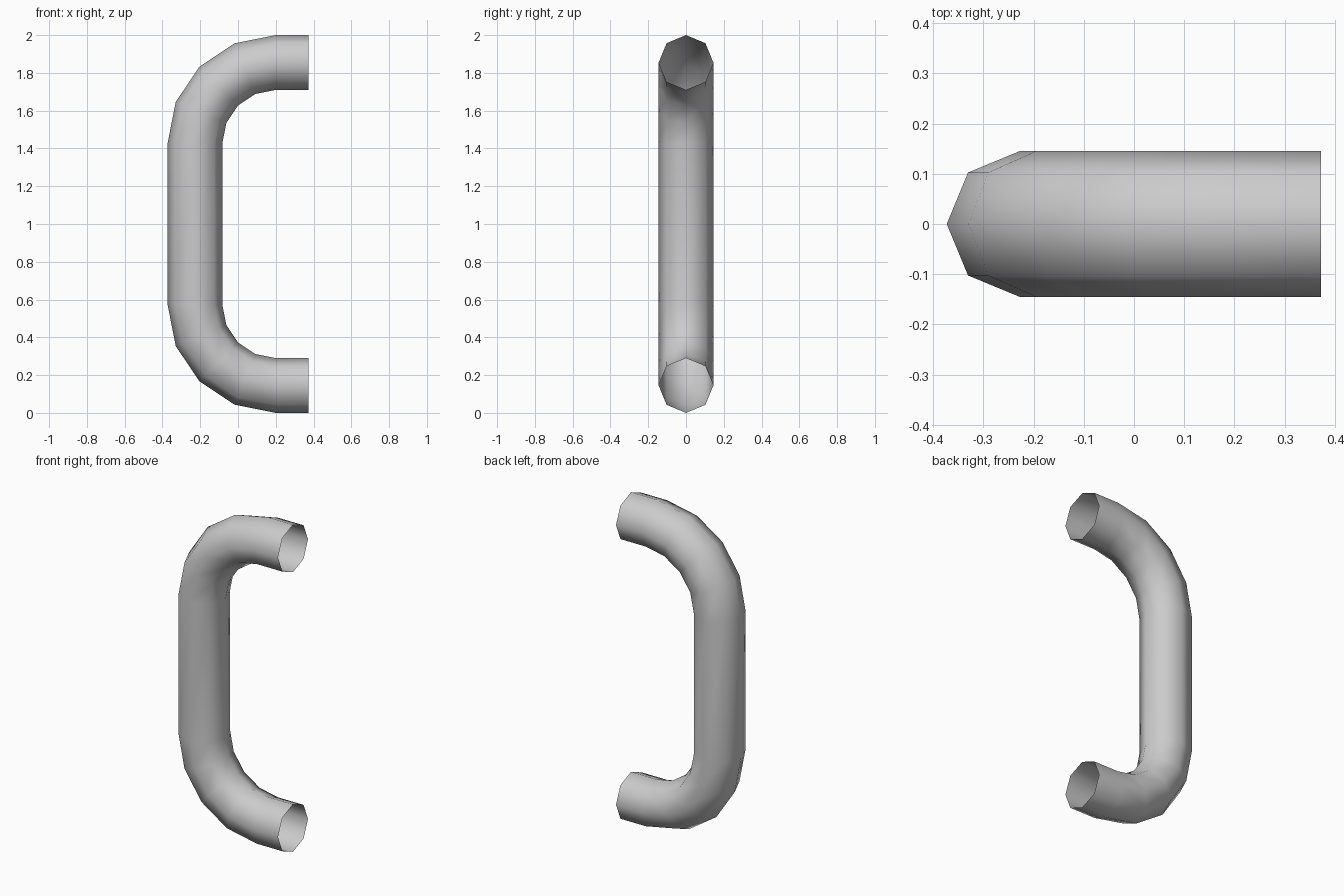
import bpy, bmesh
from math import sin, cos, pi

if "Cube" in bpy.data.objects:
    bpy.data.objects.remove(bpy.data.objects["Cube"])

R, BEND, SIDES, STEPS = 0.145, 0.428, 8, 4
END_X, BEND_X, TOP_Z, LOW_Z = 0.372, 0.2, 1.427, 0.573

# Path stations: (x, z, outward angle in the xz plane)
path = [(END_X, TOP_Z + BEND, pi / 2)]
for cz, start in ((TOP_Z, pi / 2), (LOW_Z, pi)):
    for i in range(STEPS + 1):
        a = start + i * pi / 2 / STEPS
        path.append((BEND_X + BEND * cos(a), cz + BEND * sin(a), a))
path.append((END_X, LOW_Z - BEND, 3 * pi / 2))

# Eight-sided open tube swept along the path
bm = bmesh.new()
rings = []
for x, z, a in path:
    ring = []
    for k in range(SIDES):
        t = 2 * pi * k / SIDES
        d = R * cos(t)
        ring.append(bm.verts.new((x + d * cos(a), R * sin(t), z + d * sin(a))))
    rings.append(ring)
for r0, r1 in zip(rings, rings[1:]):
    for k in range(SIDES):
        n = (k + 1) % SIDES
        bm.faces.new((r0[k], r0[n], r1[n], r1[k])).smooth = True
bmesh.ops.recalc_face_normals(bm, faces=bm.faces)

mesh = bpy.data.meshes.new("pipe_handle")
bm.to_mesh(mesh)
bm.free()
bpy.context.collection.objects.link(bpy.data.objects.new("pipe_handle", mesh))
